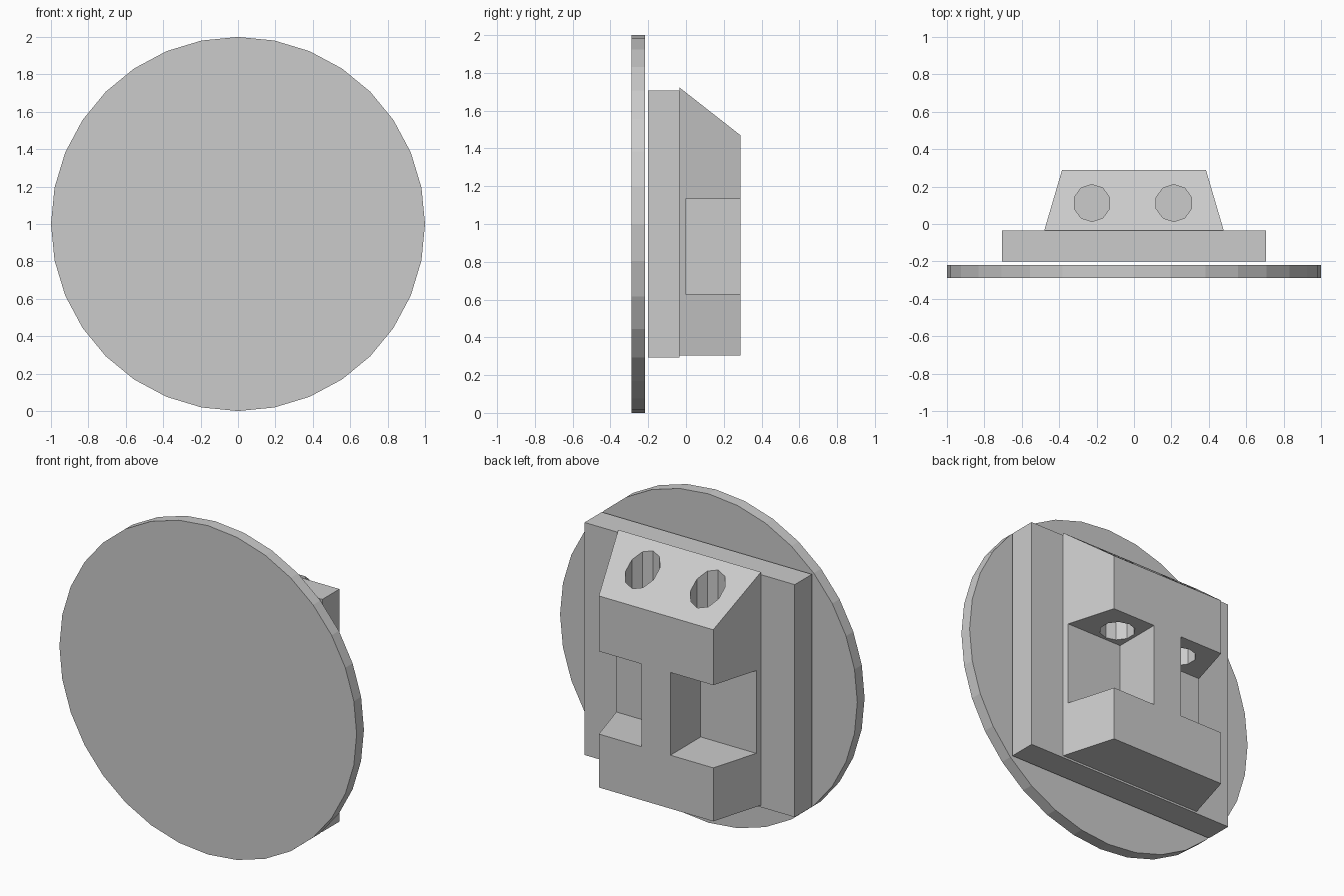
import bpy, bmesh, math

if "Cube" in bpy.data.objects:
    bpy.data.objects.remove(bpy.data.objects["Cube"])


def box(name, x, y, z):
    """Axis-aligned box from (min, max) ranges."""
    bpy.ops.mesh.primitive_cube_add(size=1)
    ob = bpy.context.object
    ob.name = name
    for v in ob.data.vertices:
        v.co = [r[0] if c < 0 else r[1] for c, r in zip(v.co, (x, y, z))]
    return ob


def cut(target, cutter):
    """Subtract the cutter, then remove it."""
    cutter.hide_render = True
    mod = target.modifiers.new("cut", 'BOOLEAN')
    mod.operation = 'DIFFERENCE'
    mod.solver = 'EXACT'
    mod.object = cutter
    bpy.context.view_layer.objects.active = target
    bpy.ops.object.modifier_apply(modifier=mod.name)
    bpy.data.objects.remove(cutter)


# Round front disc
bpy.ops.mesh.primitive_cylinder_add(
    vertices=32, radius=1, depth=0.07, location=(0, -0.253, 1),
    rotation=(math.pi / 2, 0, 0))
bpy.context.object.name = "front_disc"

# Square mounting plate
box("mounting_plate", (-0.707, 0.707), (-0.2, -0.035), (0.293, 1.707))

# Tapered rear block: sloped top, narrower at the back
FRONT, BACK = -0.035, 0.288
profile = [(0.48, FRONT, 0.305), (0.385, BACK, 0.305),
           (0.385, BACK, 1.47), (0.48, FRONT, 1.723)]
bm = bmesh.new()
left, right = [[bm.verts.new((s * w, y, z)) for w, y, z in profile]
               for s in (-1, 1)]
bm.faces.new(left)
bm.faces.new(right)
for i in range(4):
    j = (i + 1) % 4
    bm.faces.new((left[i], left[j], right[j], right[i]))
bmesh.ops.recalc_face_normals(bm, faces=bm.faces)
mesh = bpy.data.meshes.new("rear_block")
bm.to_mesh(mesh)
bm.free()
block = bpy.data.objects.new("rear_block", mesh)
bpy.context.collection.objects.link(block)

# Side notches and the vertical holes that drop into them
for s, hole_x in ((-1, -0.225), (1, 0.213)):
    xs = sorted((s * 0.097, s * 0.7))
    cut(block, box("notch_cutter", xs, (-0.003, 0.5), (0.63, 1.133)))
    bpy.ops.mesh.primitive_cylinder_add(
        vertices=10, radius=0.099, depth=0.9, location=(hole_x, 0.112, 1.45))
    cut(block, bpy.context.object)
